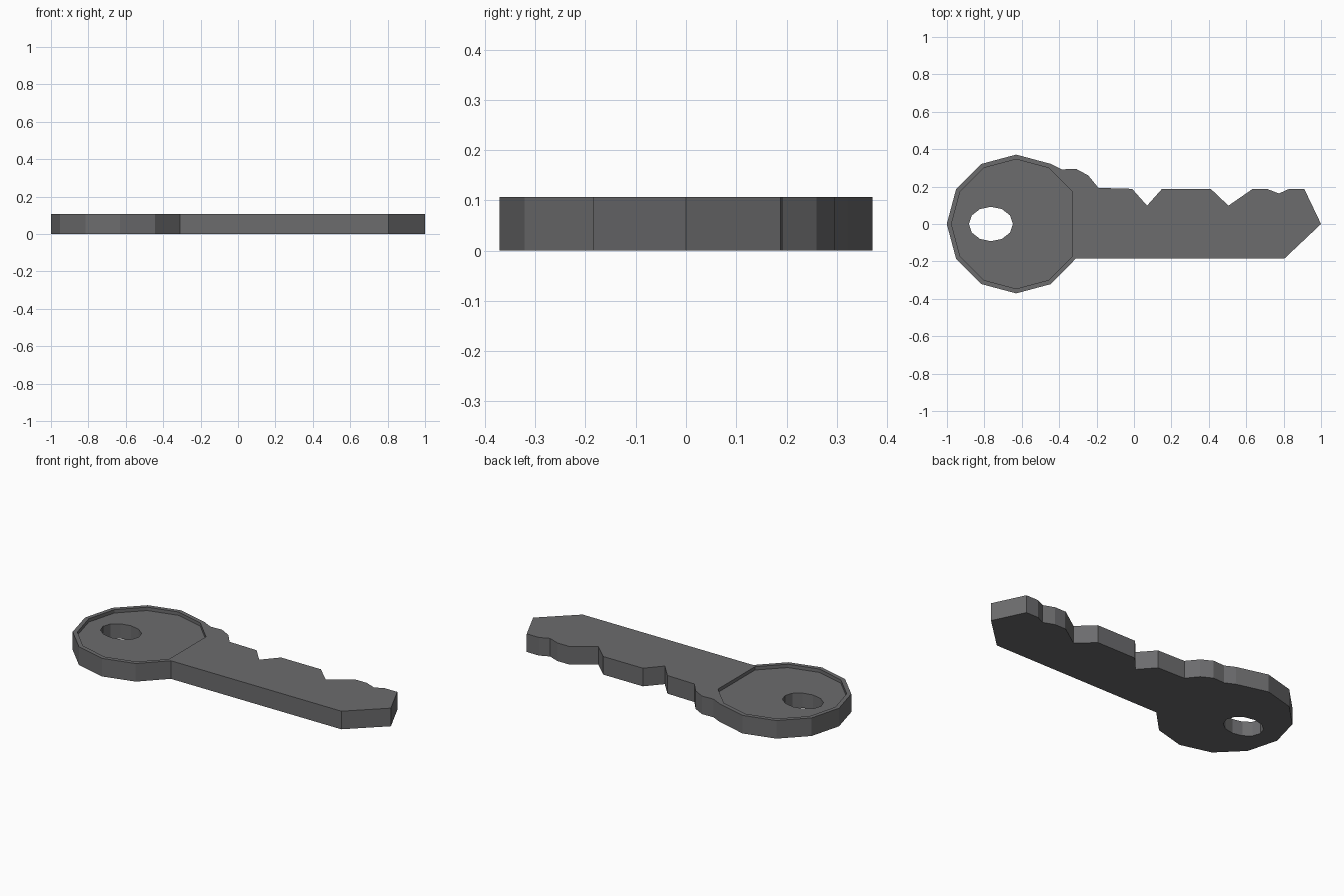
import bpy, bmesh, math

if "Cube" in bpy.data.objects:
    bpy.data.objects.remove(bpy.data.objects["Cube"])

HEIGHT = 0.107
HEAD_X, HEAD_R = -0.63, 0.371


def prism(name, outline, z0, z1):
    """Extrude a flat outline (counter-clockwise) from z0 to z1."""
    bm = bmesh.new()
    face = bm.faces.new([bm.verts.new((x, y, z0)) for x, y in outline])
    top = bmesh.ops.extrude_face_region(bm, geom=[face])["geom"]
    bmesh.ops.translate(bm, vec=(0, 0, z1 - z0),
                        verts=[v for v in top if isinstance(v, bmesh.types.BMVert)])
    bmesh.ops.recalc_face_normals(bm, faces=bm.faces)
    mesh = bpy.data.meshes.new(name)
    bm.to_mesh(mesh)
    bm.free()
    ob = bpy.data.objects.new(name, mesh)
    bpy.context.collection.objects.link(ob)
    return ob


def ring(cx, rx, ry, steps):
    """Points of a twelve-sided ellipse."""
    return [(cx + rx * math.cos(s * math.pi / 6), ry * math.sin(s * math.pi / 6))
            for s in steps]


def cut(target, cutter):
    mod = target.modifiers.new("cut", 'BOOLEAN')
    mod.operation = 'DIFFERENCE'
    mod.solver = 'EXACT'
    mod.object = cutter
    bpy.context.view_layer.objects.active = target
    bpy.ops.object.modifier_apply(modifier=mod.name)
    bpy.data.objects.remove(cutter)


# Key outline: round head, straight lower edge, tip, toothed upper edge
head = ring(HEAD_X, HEAD_R, HEAD_R, range(2, 12))
blade = [(-0.31, -0.184), (0.805, -0.184), (1.0, 0.0), (0.91, 0.188)]
teeth = [(0.83, 0.188), (0.775, 0.163), (0.71, 0.188), (0.635, 0.188),
         (0.505, 0.098), (0.41, 0.188), (0.15, 0.188), (0.07, 0.098),
         (-0.01, 0.188), (-0.19, 0.193), (-0.245, 0.26), (-0.31, 0.295),
         (-0.385, 0.292)]
key = prism("key", head[:-1] + blade + teeth, 0, HEIGHT)

# Shallow recess in the head, flat on the blade side
cut(key, prism("recess_cutter", ring(HEAD_X, 0.346, 0.346, range(1, 12)),
               HEIGHT - 0.02, HEIGHT + 0.1))
# Oval hole for the key ring
cut(key, prism("hole_cutter", ring(-0.765, 0.118, 0.092, range(12)), -0.1, HEIGHT + 0.1))

# Dark grey metal
metal = bpy.data.materials.new("dark_grey_metal")
metal.diffuse_color = (0.15, 0.15, 0.155, 1)
metal.use_nodes = True
metal.node_tree.nodes["Principled BSDF"].inputs["Base Color"].default_value = metal.diffuse_color
key.data.materials.clear()
key.data.materials.append(metal)
for p in key.data.polygons:
    p.material_index = 0
    p.use_smooth = False
